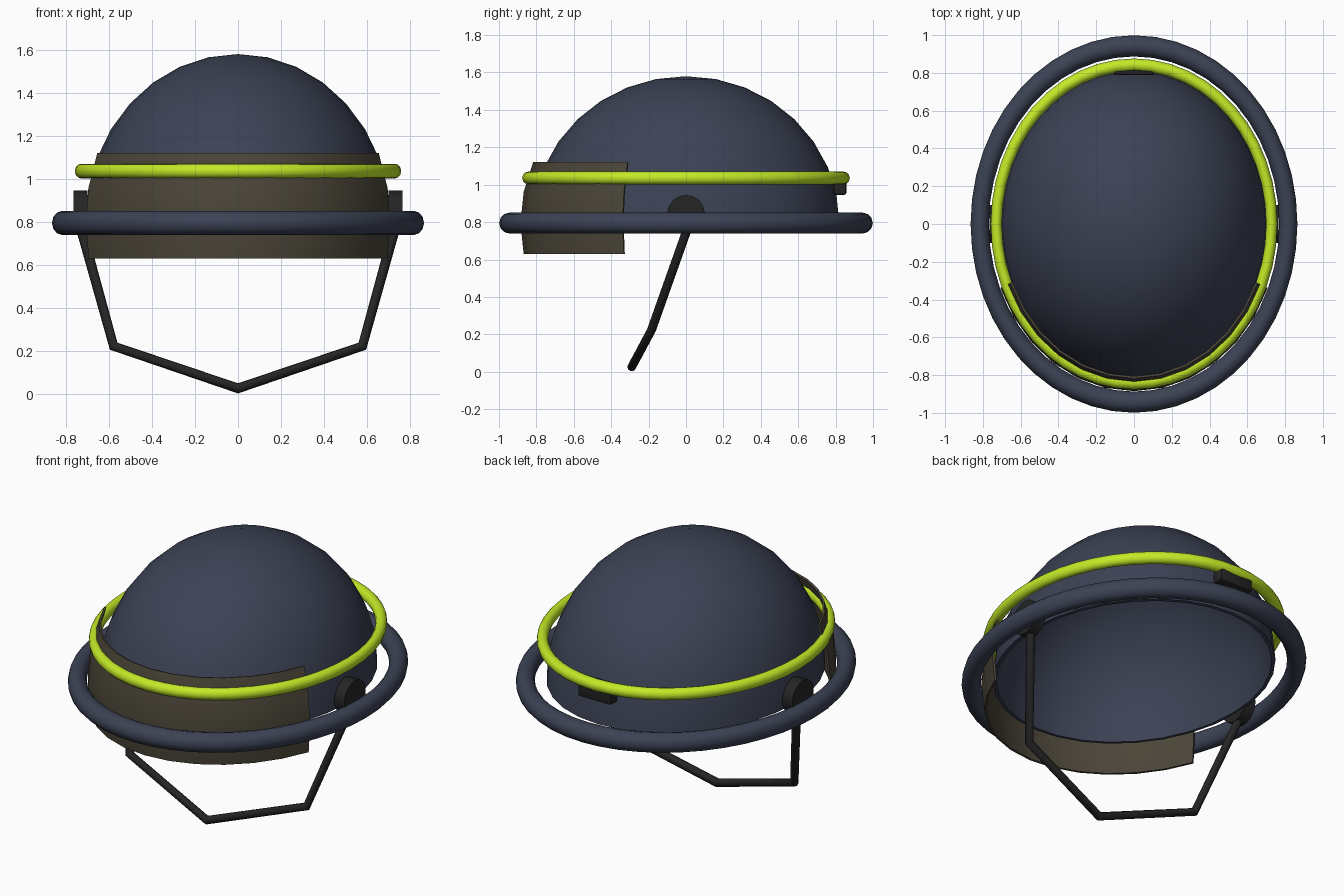
import bpy, bmesh, math
from mathutils import Vector

if "Cube" in bpy.data.objects:
    bpy.data.objects.remove(bpy.data.objects["Cube"])

RATIO = 0.866          # helmet width / length
EQUATOR = 0.795        # height of the dome's rim


def material(name, rgb):
    m = bpy.data.materials.new(name)
    m.diffuse_color = (*rgb, 1)
    m.use_nodes = True
    m.node_tree.nodes["Principled BSDF"].inputs["Base Color"].default_value = m.diffuse_color
    return m


NAVY = material("navy", (0.045, 0.055, 0.09))
LIME = material("lime", (0.55, 0.82, 0.02))
SMOKE = material("smoked_visor", (0.07, 0.06, 0.04))
BLACK = material("black", (0.018, 0.018, 0.019))


def finish(name, bm, mat, angle=40):
    bmesh.ops.recalc_face_normals(bm, faces=bm.faces)
    me = bpy.data.meshes.new(name)
    bm.to_mesh(me)
    bm.free()
    ob = bpy.data.objects.new(name, me)
    bpy.context.collection.objects.link(ob)
    me.materials.append(mat)
    bpy.ops.object.select_all(action='DESELECT')
    ob.select_set(True)
    bpy.context.view_layer.objects.active = ob
    bpy.ops.object.shade_smooth_by_angle(angle=math.radians(angle))
    return ob


def sphere_part(name, ry, rz, keep, thickness, mat):
    """Stretched 32 x 16 sphere, keeping only faces that pass the test, as a thin shell."""
    bm = bmesh.new()
    bmesh.ops.create_uvsphere(bm, u_segments=32, v_segments=16, radius=1)
    drop = [f for f in bm.faces if not keep(f.calc_center_median())]
    bmesh.ops.delete(bm, geom=drop, context='FACES')
    bmesh.ops.scale(bm, vec=(ry * RATIO, ry, rz), verts=bm.verts)
    bmesh.ops.translate(bm, vec=(0, 0, EQUATOR), verts=bm.verts)
    bm.normal_update()
    bmesh.ops.recalc_face_normals(bm, faces=bm.faces)
    # point shell normals outward before thickening
    f = next(iter(bm.faces))
    if f.normal.dot(f.calc_center_median() - Vector((0, 0, EQUATOR))) < 0:
        bmesh.ops.reverse_faces(bm, faces=bm.faces)
    bmesh.ops.solidify(bm, geom=bm.faces[:], thickness=thickness)
    return finish(name, bm, mat)


def ring(name, major, minor, z, mat, sides=12, steps=48):
    """Torus stretched to the helmet's oval."""
    bm = bmesh.new()
    rows = []
    for i in range(steps):
        a = math.tau * i / steps
        row = []
        for j in range(sides):
            b = math.tau * j / sides
            r = major + minor * math.cos(b)
            row.append(bm.verts.new((RATIO * r * math.cos(a), r * math.sin(a),
                                     z + minor * math.sin(b))))
        rows.append(row)
    for i in range(steps):
        p, q = rows[i], rows[(i + 1) % steps]
        for j in range(sides):
            k = (j + 1) % sides
            bm.faces.new((p[j], q[j], q[k], p[k]))
    return finish(name, bm, mat, 60)


# Hollow dome
sphere_part("dome", 0.82, 0.785, lambda c: c.z > 0, 0.02, NAVY)

# Curved visor: three rings of a larger sphere around the front
def in_visor(c):
    lat = math.degrees(math.asin(c.z / c.length))
    lon = math.degrees(math.atan2(c.x, -c.y))
    return -11.25 < lat < 22.5 and abs(lon) < 67.5

sphere_part("visor", 0.885, 0.85, in_visor, 0.012, SMOKE)

# Brim and goggle band
ring("brim", 0.943, 0.056, EQUATOR, NAVY)
ring("band", 0.842, 0.034, 1.036, LIME)

# Strap pivots on both sides
for side, label in ((-1, "left"), (1, "right")):
    bm = bmesh.new()
    bmesh.ops.create_cone(bm, cap_ends=True, segments=24, radius1=0.1, radius2=0.1, depth=0.065)
    for v in bm.verts:
        v.co = Vector((v.co.z + side * 0.732, v.co.y, v.co.x + 0.845))
    finish(label + "_pivot", bm, BLACK)

# Chin strap: round tube through five points
points = [(-0.738, 0.02, 0.8), (-0.578, -0.185, 0.222), (0, -0.29, 0.026),
          (0.578, -0.185, 0.222), (0.738, 0.02, 0.8)]
curve = bpy.data.curves.new("chin_strap", 'CURVE')
curve.dimensions = '3D'
curve.bevel_depth = 0.024
curve.bevel_resolution = 2
curve.use_fill_caps = True
spline = curve.splines.new('POLY')
spline.points.add(len(points) - 1)
for p, co in zip(spline.points, points):
    p.co = (*co, 1)
curve.materials.append(BLACK)
strap = bpy.data.objects.new("chin_strap", curve)
bpy.context.collection.objects.link(strap)

# Rear clip holding the band
bm = bmesh.new()
bmesh.ops.create_cube(bm, size=1)
bmesh.ops.scale(bm, vec=(0.22, 0.07, 0.11), verts=bm.verts)
bmesh.ops.bevel(bm, geom=bm.edges[:], offset=0.015, segments=2, affect='EDGES', profile=0.5)
bmesh.ops.translate(bm, vec=(0, 0.823, 1.0), verts=bm.verts)
finish("rear_clip", bm, BLACK)
